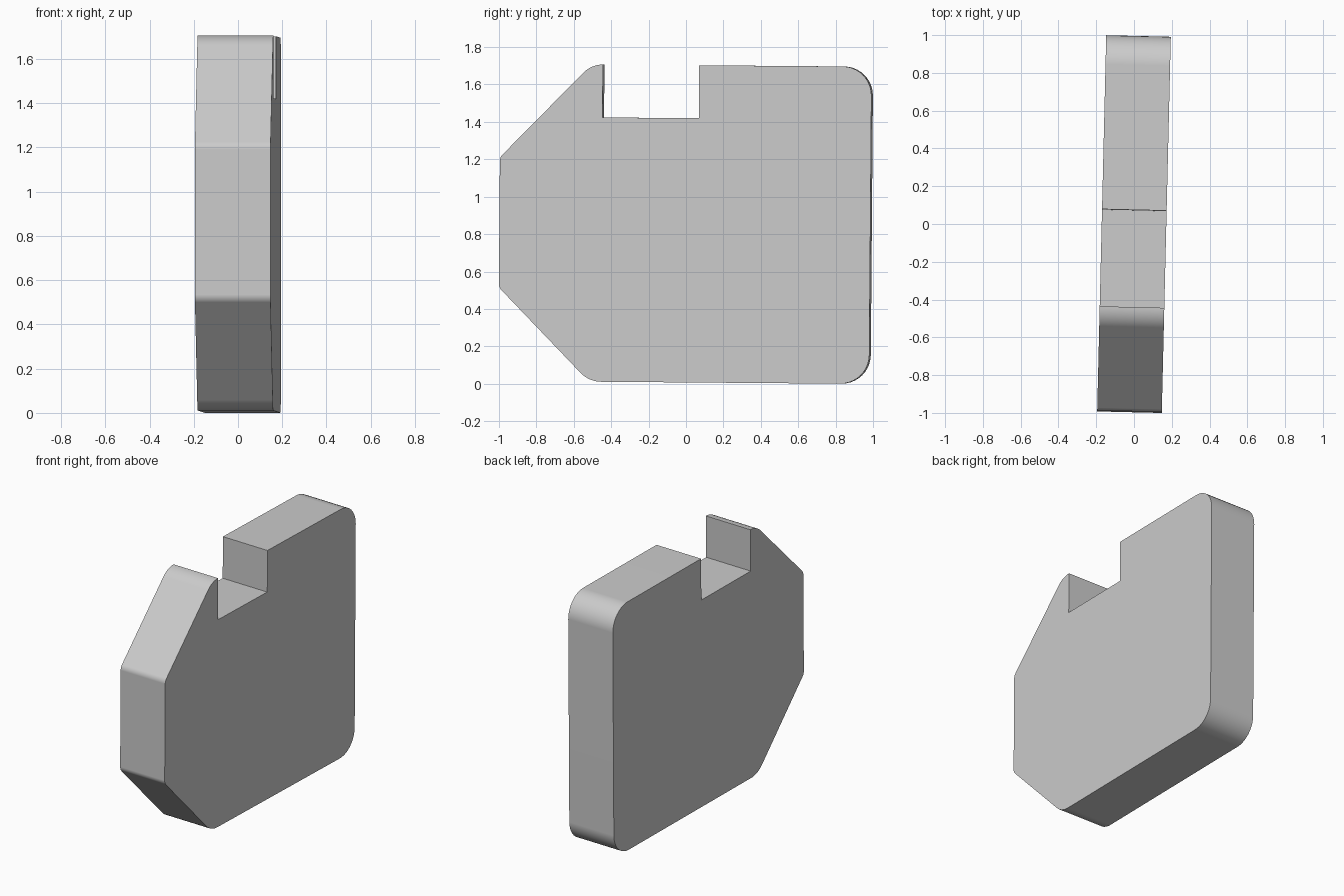
import bpy, bmesh, math
from mathutils import Vector

cube = bpy.data.objects.get("Cube")
if cube:
    bpy.data.objects.remove(cube, do_unlink=True)

HALF_THICKNESS = 0.171
HALF_HEIGHT = 0.848
BIG, SMALL = 0.155, 0.05

# Side outline as corners: (y, z, fillet radius)
corners = [
    (0.99, -HALF_HEIGHT, BIG), (0.99, HALF_HEIGHT, BIG),
    (0.068, HALF_HEIGHT, 0), (0.068, 0.565, 0),
    (-0.447, 0.565, 0), (-0.447, HALF_HEIGHT, 0),
    (-0.508, HALF_HEIGHT, 0.145), (-0.994, 0.348, SMALL),
    (-0.994, -0.348, SMALL), (-0.508, -HALF_HEIGHT, BIG),
]


def fillet(prev, corner, nxt, radius, steps=10):
    """Replace a corner with an arc tangent to both of its edges."""
    if radius == 0:
        return [corner]
    a, b = (prev - corner).normalized(), (nxt - corner).normalized()
    half = a.angle(b) / 2
    start = corner + a * radius / math.tan(half)
    end = corner + b * radius / math.tan(half)
    centre = corner + (a + b).normalized() * radius / math.sin(half)
    u, v = start - centre, end - centre
    sweep = u.angle(v)
    return [centre + (u * math.sin(sweep * (1 - i / steps))
                      + v * math.sin(sweep * i / steps)) / math.sin(sweep)
            for i in range(steps + 1)]


points = [Vector((0, y, z)) for y, z, r in corners]
outline = []
for i, corner in enumerate(corners):
    outline += fillet(points[i - 1], points[i],
                      points[(i + 1) % len(points)], corner[2])

# Extrude the outline into a thick plate
bm = bmesh.new()
offset = Vector((HALF_THICKNESS, 0, 0))
face = bm.faces.new([bm.verts.new(p - offset) for p in outline])
side = bmesh.ops.extrude_face_region(bm, geom=[face], use_keep_orig=True)
moved = [g for g in side["geom"] if isinstance(g, bmesh.types.BMVert)]
bmesh.ops.translate(bm, verts=moved, vec=offset * 2)
bmesh.ops.recalc_face_normals(bm, faces=bm.faces)
mesh = bpy.data.meshes.new("notched_plate")
bm.to_mesh(mesh)
bm.free()

plate = bpy.data.objects.new("notched_plate", mesh)
bpy.context.collection.objects.link(plate)
plate.location = (0, 0, HALF_HEIGHT + 0.007)
plate.rotation_euler = (-0.008, 0, -0.024)   # slight lean and turn

# Plain grey finish
grey = bpy.data.materials.new("plain_grey")
grey.use_nodes = True
colour = (0.6, 0.6, 0.6, 1)
grey.diffuse_color = colour
grey.node_tree.nodes["Principled BSDF"].inputs["Base Color"].default_value = colour
mesh.materials.append(grey)

# Smooth fillets, crisp face edges
bpy.ops.object.select_all(action="DESELECT")
plate.select_set(True)
bpy.context.view_layer.objects.active = plate
bpy.ops.object.shade_smooth_by_angle(angle=math.radians(30))
normals = plate.modifiers.new("flat_sides", "WEIGHTED_NORMAL")
normals.keep_sharp = True
